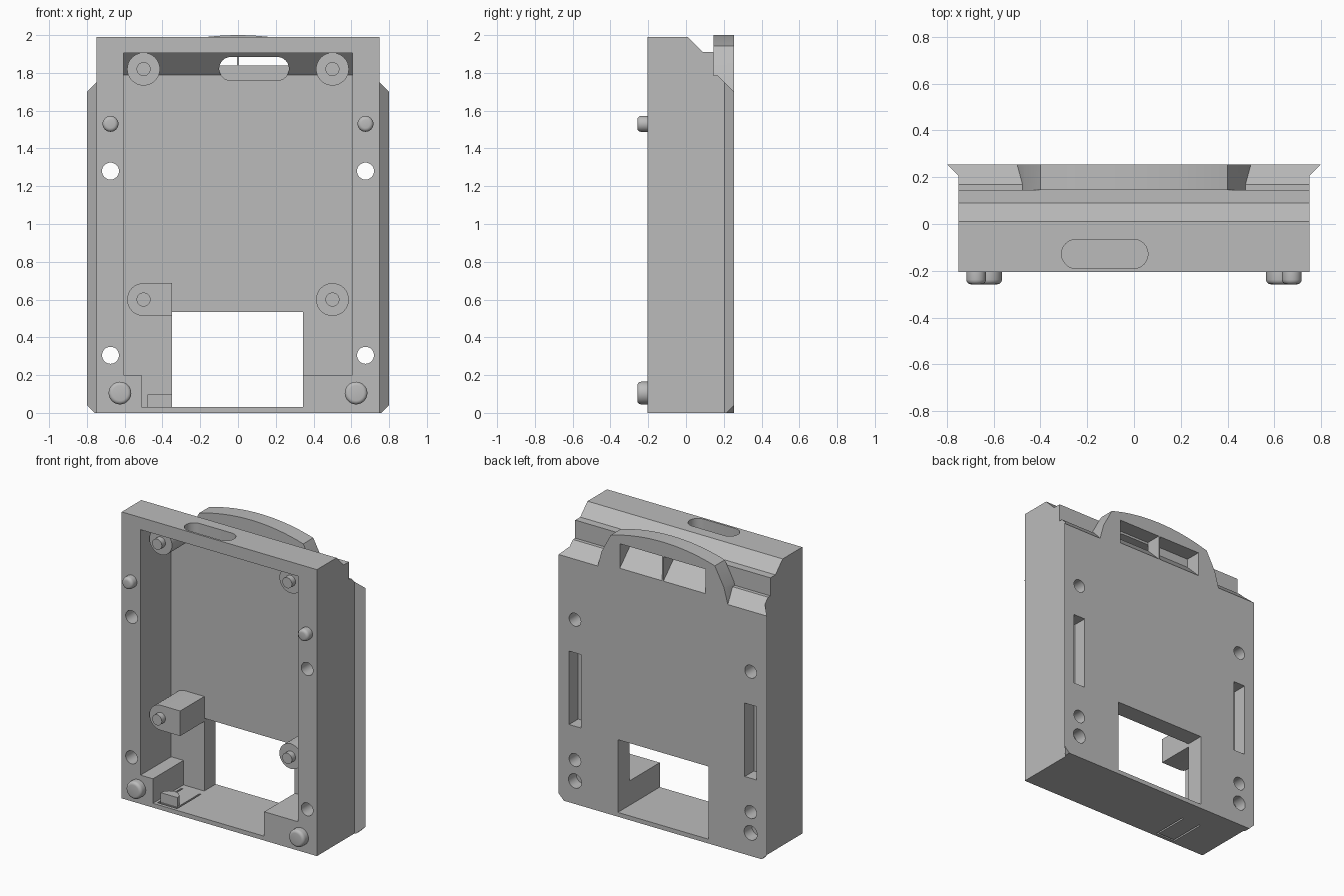
import bpy, bmesh, math

cube = bpy.data.objects.get("Cube")
if cube:
    bpy.data.objects.remove(cube, do_unlink=True)

grey = bpy.data.materials.new("plain grey")
grey.use_nodes = True
colour = (0.5, 0.5, 0.5, 1)
grey.diffuse_color = colour
grey.node_tree.nodes["Principled BSDF"].inputs["Base Color"].default_value = colour


def prism(name, axis, outline, start, end):
    """Extrude an outline along an axis; the outline uses the other two axes in order."""
    place = {"x": lambda a, b, t: (t, a, b),
             "y": lambda a, b, t: (a, t, b),
             "z": lambda a, b, t: (a, b, t)}[axis]
    bm = bmesh.new()
    low = [bm.verts.new(place(a, b, start)) for a, b in outline]
    high = [bm.verts.new(place(a, b, end)) for a, b in outline]
    bm.faces.new(low)
    bm.faces.new(high)
    n = len(outline)
    for i in range(n):
        j = (i + 1) % n
        bm.faces.new((low[i], low[j], high[j], high[i]))
    bmesh.ops.recalc_face_normals(bm, faces=bm.faces)
    mesh = bpy.data.meshes.new(name)
    bm.to_mesh(mesh)
    bm.free()
    mesh.materials.append(grey)
    obj = bpy.data.objects.new(name, mesh)
    bpy.context.collection.objects.link(obj)
    return obj


def rect(x0, x1, z0, z1):
    return [(x0, z0), (x1, z0), (x1, z1), (x0, z1)]


def arc(x, z, r, a0=0, a1=360, steps=32):
    full = a1 - a0 == 360
    angles = [math.radians(a0 + (a1 - a0) * i / steps) for i in range(steps + (not full))]
    return [(x + r * math.cos(a), z + r * math.sin(a)) for a in angles]


def slot(x0, x1, z, r):
    return arc(x1 - r, z, r, -90, 90, 12) + arc(x0 + r, z, r, 90, 270, 12)


def select(obj):
    bpy.ops.object.select_all(action="DESELECT")
    obj.select_set(True)
    bpy.context.view_layer.objects.active = obj


def combine(obj, tool, operation="DIFFERENCE"):
    mod = obj.modifiers.new("combine", "BOOLEAN")
    mod.object, mod.operation, mod.solver = tool, operation, "EXACT"
    select(obj)
    bpy.ops.object.modifier_apply(modifier=mod.name)
    bpy.data.objects.remove(tool, do_unlink=True)


def smooth(obj):
    select(obj)
    bpy.ops.object.shade_smooth_by_angle(angle=math.radians(30))


FRONT, BACK, FLOOR, LEDGE = -0.205, 0.255, 0.13, 0.145

# Case block: flared plan, stepped side profile, clipped bottom corners
half = [(0.75, FRONT), (0.75, 0.205), (0.8, BACK)]
case = prism("case", "z", half + [(-x, y) for x, y in reversed(half)], 0, 1.99)
side = [(-0.3, -0.1), (0.3, -0.1), (0.3, 1.655), (0.17, 1.785), (LEDGE, 1.785),
        (LEDGE, 1.91), (0.09, 1.91), (0.01, 1.99), (0.01, 2.1), (-0.3, 2.1)]
combine(case, prism("side_shape", "x", side, -1, 1), "INTERSECT")
face = [(0.7, -0.06), (0.9, 0.14), (0.9, 2.1)]
combine(case, prism("face_shape", "y", face + [(-x, z) for x, z in reversed(face)], -1, 1),
        "INTERSECT")

# Raised grip at the back of the top edge
crown = arc(0, 0.6, 1.4, 73.4, 106.6, 16)
grip = [(0.5, 1.6), (0.5, 1.7), (0.47, 1.81)] + crown + [(-0.47, 1.81), (-0.5, 1.7), (-0.5, 1.6)]
combine(case, prism("grip", "y", grip, LEDGE, BACK), "UNION")

# Main cavity with a sloped top, plus the lower recess and the open window
cavity = [(-0.3, 0.2), (FLOOR, 0.2), (FLOOR, 1.79), (0.015, 1.905), (-0.3, 1.905)]
combine(case, prism("cavity", "x", cavity, -0.605, 0.605))
combine(case, prism("recess", "y", rect(-0.51, 0.345, 0.03, 0.3), -0.3, FLOOR))
combine(case, prism("window", "y", rect(-0.35, 0.345, 0.03, 0.535), -0.3, 0.3))

# Grip opening in two halves, leaving a thin web between them
opening = [(LEDGE, 1.84), (0.3, 1.685), (0.3, 1.9), (LEDGE, 1.9)]
for s in (-1, 1):
    combine(case, prism("grip_opening", "x", opening, 0.005 * s, 0.33 * s))

# Rounded slots through the sloped wall and through the top
combine(case, prism("wall_slot", "y", slot(-0.1, 0.27, 1.822, 0.0625), 0, LEDGE))
combine(case, prism("top_slot", "z", slot(-0.31, 0.06, -0.128, 0.0625), 1.85, 2.1))

# Screw holes, blind holes and long pockets, on both sides
for s in (-1, 1):
    for z in (0.305, 1.28):
        combine(case, prism("screw_hole", "y", arc(0.675 * s, z, 0.045), -0.4, 0.4))
    combine(case, prism("blind_hole", "y", arc(0.675 * s, 0.16, 0.05), 0.17, 0.4))
    combine(case, prism("pocket", "y", rect(0.675 * s - 0.045, 0.675 * s + 0.045, 0.54, 1.05),
                        0.155, 0.4))

# Narrow slits that free the latch tongue in the bottom wall
for x0, x1, y0, y1 in ((-0.492, -0.48, -0.17, 0.08), (-0.352, -0.34, -0.17, 0.08),
                       (-0.492, -0.34, -0.182, -0.17)):
    combine(case, prism("slit", "z", rect(x0, x1, y0, y1), -0.1, 0.06))
smooth(case)

# Latch bump on the tongue
smooth(prism("latch_bump", "z", arc(-0.415, -0.165, 0.065, 0, 180, 16), 0.02, 0.097))

# Standoffs with locating pins
for x, z, name in ((-0.5, 1.82, "upper_right"), (0.5, 1.82, "upper_left"),
                   (-0.5, 0.6, "lower_right"), (0.5, 0.6, "lower_left")):
    outline = arc(x, z, 0.087)
    if name == "lower_right":
        outline = [(-0.35, z + 0.087)] + arc(x, z, 0.087, 90, 270, 16) + [(-0.35, z - 0.087)]
    smooth(prism(name + "_standoff", "y", outline, -0.135, 0.138))
    smooth(prism(name + "_pin", "y", arc(x, z, 0.037, steps=24), -0.175, -0.12))

# Rounded pegs on the front rim
for s, label in ((-1, "right"), (1, "left")):
    for x, z, r, name in ((0.675, 1.53, 0.042, "small_peg"), (0.625, 0.105, 0.06, "large_peg")):
        peg = prism(label + "_" + name, "y", arc(x * s, z, r), -0.258, -0.17)
        bevel = peg.modifiers.new("round", "BEVEL")
        bevel.width, bevel.segments = 0.02, 4
        bevel.limit_method, bevel.angle_limit = "ANGLE", math.radians(40)
        select(peg)
        bpy.ops.object.modifier_apply(modifier=bevel.name)
        smooth(peg)
